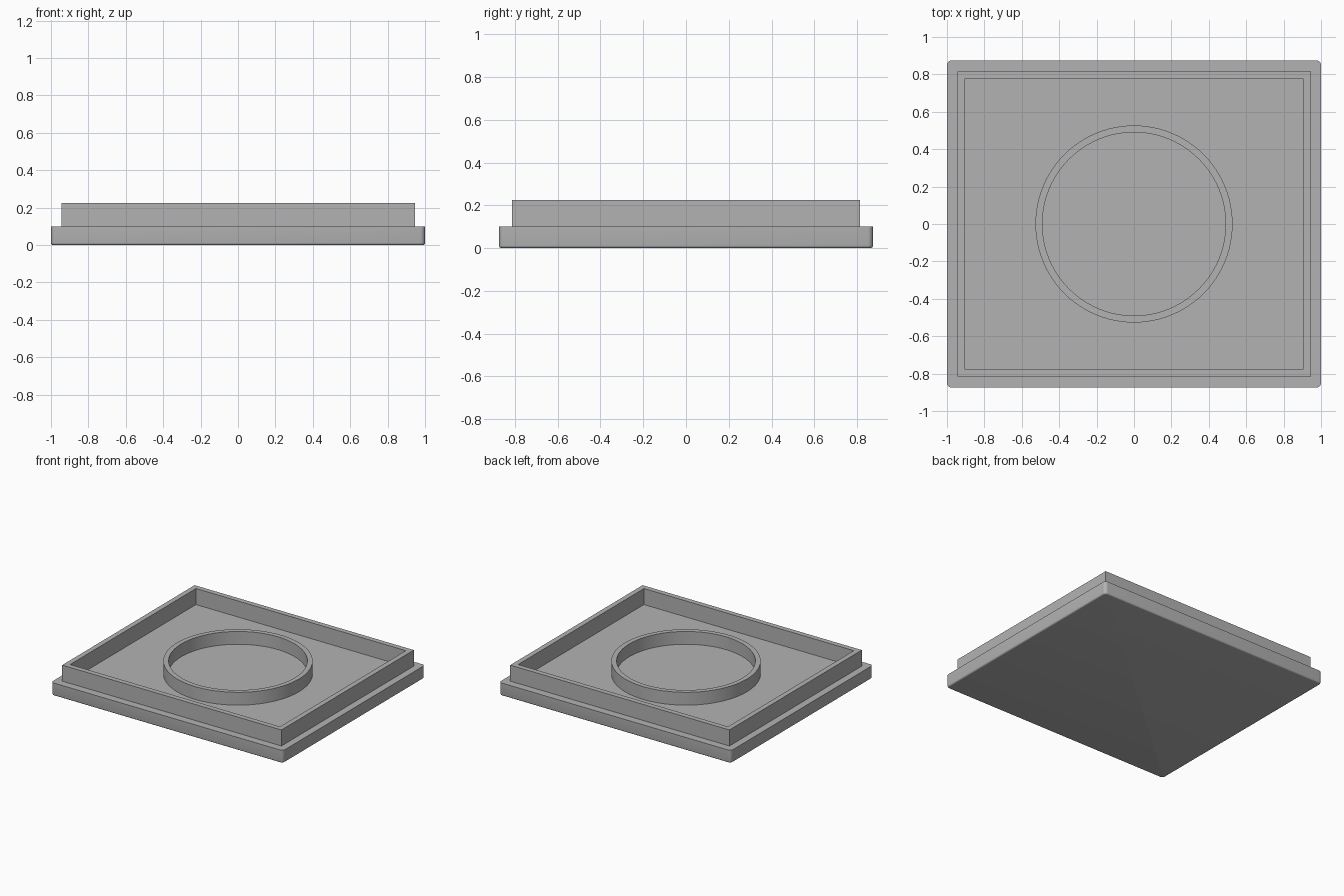
import bpy, bmesh, math

cube = bpy.data.objects.get("Cube")
if cube:
    bpy.data.objects.remove(cube, do_unlink=True)

GREY = (0.45, 0.45, 0.45, 1)
grey = bpy.data.materials.new("plain grey")
grey.use_nodes = True
grey.diffuse_color = GREY
grey.node_tree.nodes["Principled BSDF"].inputs["Base Color"].default_value = GREY

PLATE_TOP = 0.1


def finish(name, bm):
    """Turn a bmesh into a grey object with sharp edges kept."""
    bmesh.ops.recalc_face_normals(bm, faces=bm.faces)
    mesh = bpy.data.meshes.new(name)
    bm.to_mesh(mesh)
    bm.free()
    mesh.materials.append(grey)
    obj = bpy.data.objects.new(name, mesh)
    bpy.context.collection.objects.link(obj)
    bpy.ops.object.select_all(action='DESELECT')
    obj.select_set(True)
    bpy.context.view_layer.objects.active = obj
    bpy.ops.object.shade_smooth_by_angle(angle=math.radians(30))
    return obj


def rectangle(x, y):
    return [(-x, -y), (x, -y), (x, y), (-x, y)]


def circle(radius, sides=96):
    steps = [math.tau * i / sides for i in range(sides)]
    return [(radius * math.cos(a), radius * math.sin(a)) for a in steps]


def raised_wall(name, outer, inner, top):
    """Standing wall on the plate between two matching outlines."""
    bm = bmesh.new()
    section = [(outer, PLATE_TOP), (outer, top), (inner, top), (inner, PLATE_TOP)]
    loops = [[bm.verts.new((x, y, z)) for x, y in outline] for outline, z in section]
    for low, high in zip(loops, loops[1:]):
        for i in range(len(low)):
            j = (i + 1) % len(low)
            bm.faces.new((low[i], low[j], high[j], high[i]))
    # Orient outward: the top faces must look up
    obj = finish(name, bm)
    mesh = obj.data
    if any(abs(p.normal.z) > 0.9 and p.normal.z < 0 for p in mesh.polygons):
        mesh.flip_normals()
    return obj


# Base plate: rounded corners, then a small fillet around the underside
bm = bmesh.new()
bmesh.ops.create_cube(bm, size=1)
for v in bm.verts:
    v.co = (v.co.x * 2, v.co.y * 1.75, (v.co.z + 0.5) * PLATE_TOP)
corners = [e for e in bm.edges if abs(e.verts[0].co.z - e.verts[1].co.z) > 0.05]
bmesh.ops.bevel(bm, geom=corners, offset=0.025, segments=6, profile=0.5,
                affect='EDGES')
underside = [e for e in bm.edges if all(v.co.z < 0.001 for v in e.verts)]
bmesh.ops.bevel(bm, geom=underside, offset=0.012, segments=4, profile=0.5,
                affect='EDGES')
finish("base_plate", bm)

# Rectangular rim and the lower round collar inside it
raised_wall("rectangular_rim", rectangle(0.945, 0.815), rectangle(0.905, 0.775), 0.225)
raised_wall("round_collar", circle(0.527), circle(0.49), 0.2)
